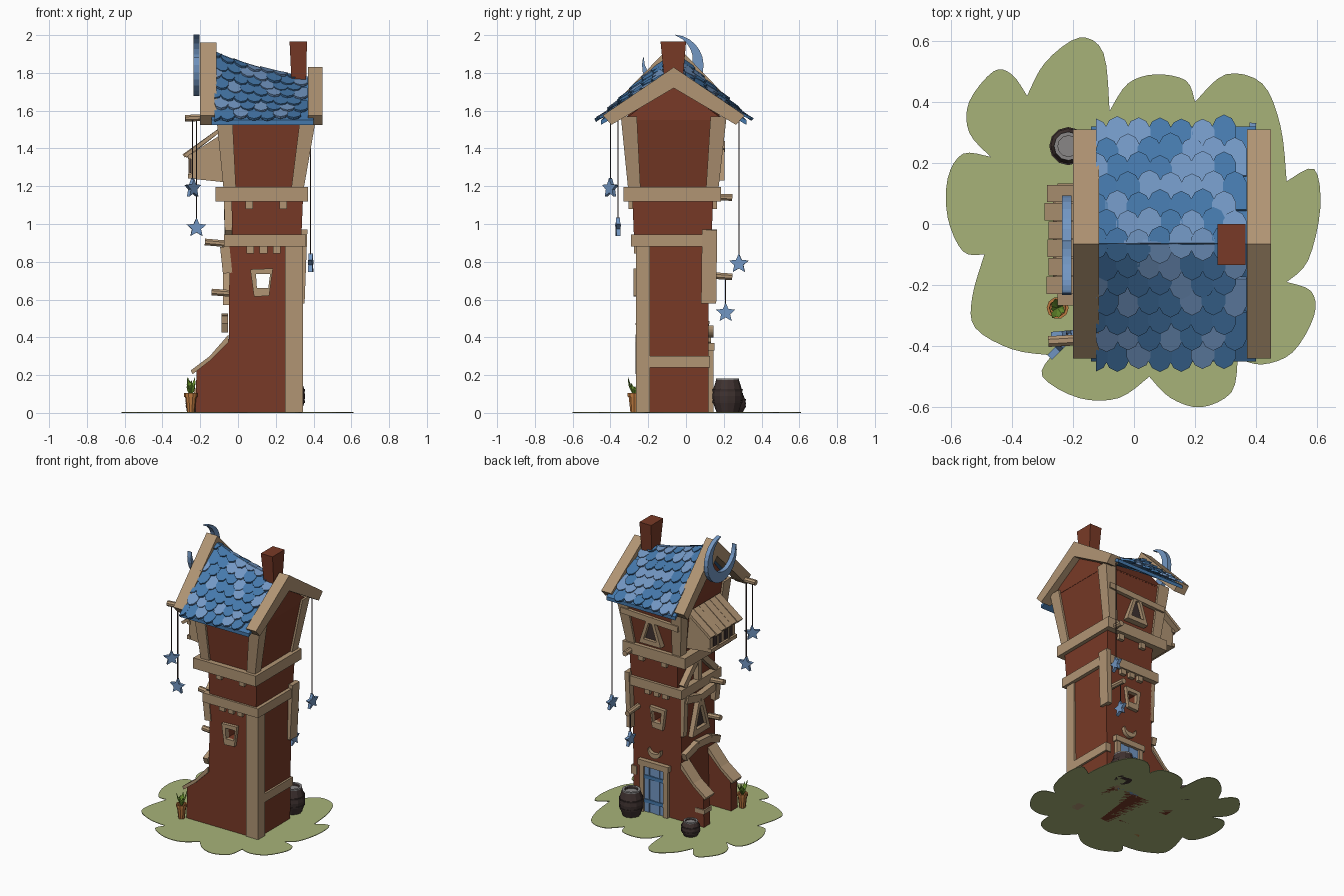
import bpy, bmesh, math, random
from mathutils import Vector as V

if "Cube" in bpy.data.objects:
    bpy.data.objects.remove(bpy.data.objects["Cube"])
random.seed(4)
YC = -0.065  # y of the roof ridge

def mat(name, c):
    m = bpy.data.materials.new(name)
    m.diffuse_color = (*c, 1)
    m.use_nodes = True
    m.node_tree.nodes["Principled BSDF"].inputs["Base Color"].default_value = m.diffuse_color
    return m
RED = mat("brick_red", (0.19, 0.042, 0.02))
WOOD = mat("wood", (0.44, 0.30, 0.175))
BLUE1 = mat("blue_light", (0.17, 0.31, 0.55))
BLUE2 = mat("blue_mid", (0.06, 0.19, 0.41))
GRASS = mat("grass", (0.39, 0.45, 0.19))
DARK = mat("dark_wood", (0.05, 0.032, 0.03))
GREY = mat("grey_rim", (0.25, 0.24, 0.24))
CLAY = mat("clay", (0.5, 0.19, 0.05))
LEAF = mat("leaf", (0.15, 0.3, 0.03))

def make(name, geos, m):
    """One object from a list of (verts, faces)."""
    vs, fs = [], []
    for v, f in geos:
        k = len(vs)
        vs += [tuple(p) for p in v]
        fs += [[i + k for i in q] for q in f]
    me = bpy.data.meshes.new(name)
    me.from_pydata(vs, [], fs)
    bm = bmesh.new(); bm.from_mesh(me)
    bmesh.ops.recalc_face_normals(bm, faces=bm.faces)
    bm.to_mesh(me); bm.free()
    me.materials.append(m)
    o = bpy.data.objects.new(name, me)
    bpy.context.collection.objects.link(o)
    return o

def loft(rings, closed=False):
    n, k = len(rings[0]), len(rings)
    f = [[r*n+i, r*n+(i+1) % n, (r+1) % k*n+(i+1) % n, (r+1) % k*n+i]
         for r in range(k if closed else k-1) for i in range(n)]
    if not closed:
        f += [list(range(n)), list(range((k-1)*n, k*n))]
    return [p for r in rings for p in r], f

def ax(pts, axis, t):
    return [{'x': (t, a, b), 'y': (a, t, b), 'z': (a, b, t)}[axis] for a, b in pts]
def prism(pts, axis, a, b):
    return loft([ax(pts, axis, a), ax(pts, axis, b)])
def frame(outer, inner, axis, a, b):
    return loft([ax(outer, axis, a), ax(outer, axis, b), ax(inner, axis, b), ax(inner, axis, a)], True)
def rect(x0, x1, y0, y1):
    return [(x0, y0), (x1, y0), (x1, y1), (x0, y1)]
def box(x0, x1, y0, y1, z0, z1):
    return prism(rect(x0, x1, y0, y1), 'z', z0, z1)

def beam(p, q, w, d=None, n=4):
    """Bar from p to q: w sideways, d upwards; n=4 square, more for round."""
    p, q = V(p), V(q); d = d or w
    t = (q-p).normalized()
    s = t.cross(V((0, 1, 0)) if abs(t.z) > .95 else V((0, 0, 1))).normalized()
    u = s.cross(t)
    k = 1/math.cos(math.pi/n)/2 if n == 4 else .5
    off = [s*w*k*math.cos(a)+u*d*k*math.sin(a) for a in [2*math.pi*(i+.5)/n for i in range(n)]]
    return loft([[c+o for o in off] for c in (p, q)])

def lathe(prof, cx, cy, n=12):
    return loft([[(cx+r*math.cos(2*math.pi*i/n), cy+r*math.sin(2*math.pi*i/n), z)
                  for i in range(n)] for r, z in prof])

# ground: lobes, each running from cusp to cusp
lobes = [[(.5, .14), (.59, .18), (.61, .05), (.57, -.12)], [(.5, -.19), (.58, -.22), (.59, -.3), (.52, -.42), (.42, -.46)],
         [(.34, -.44), (.32, -.55), (.22, -.6), (.12, -.57)], [(.05, -.5), (-.05, -.57), (-.18, -.57), (-.3, -.5)],
         [(-.27, -.43), (-.4, -.41), (-.52, -.34), (-.53, -.24)], [(-.49, -.1), (-.56, -.09), (-.61, .02), (-.61, .15), (-.56, .23)],
         [(-.47, .22), (-.54, .3), (-.54, .4), (-.46, .5), (-.4, .49)], [(-.35, .42), (-.29, .53), (-.18, .61), (-.1, .56)],
         [(-.08, .37), (-.02, .46), (.07, .49), (.17, .47)], [(.2, .4), (.3, .49), (.42, .46), (.48, .32)]]
outline = []
for i, lb in enumerate(lobes):
    P = [V(p) for p in [lb[0]] + lb + [lobes[(i+1) % len(lobes)][0]]*2]
    for a, b, c, d in zip(P, P[1:], P[2:], P[3:]):
        for t in (0, .25, .5, .75):
            outline.append(tuple(.5*(2*b+(c-a)*t+(2*a-5*b+4*c-d)*t*t+(3*b-a-3*c+d)*t**3)))
make("ground", [prism(outline, 'z', 0, .004)], GRASS)

# tower walls, with a window hole running from front to back
hole = [(.1, .66), (.16, .66), (.17, .735), (.095, .735)]
make("lower_walls", [frame([(-.05, 0), (.325, 0), (.335, .92), (-.045, .92)], hole, 'y', -.255, .12)], RED)
make("middle_walls", [loft([ax(rect(-.03, .335, -.275, .135), 'z', .92), ax(rect(-.035, .345, -.285, .145), 'z', 1.16)])], RED)
R0, R1 = (-.06, .33, -.29, .155), (-.1, .4, -.33, .2)
make("upper_walls", [loft([ax(rect(*R0), 'z', 1.17), ax(rect(*R1), 'z', 1.56)])], RED)
make("gable_walls", [loft([[(x, R1[2], 1.55), (x, R1[3], 1.55), (x, YC, z)] for x, z in ((-.1, 1.86), (.4, 1.75))])], RED)

# buttress wings with sloping caps
wing = [(-.04, 0), (-.225, 0), (-.22, .22), (-.15, .28), (-.04, .40)]
for nm, a, b in (("front", -.255, -.185), ("back", .05, .12)):
    make(nm+"_wing", [prism(wing, 'y', a, b)], RED)
    cap = [(-.25, .225), (-.15, .3), (-.05, .415), (-.05, .375), (-.15, .275), (-.24, .205)]
    make(nm+"_wing_cap", [prism(cap, 'y', a-.012, b+.012)], WOOD)
make("wing_band", [box(-.232, -.16, .045, .127, .1, .13)], WOOD)

# timber posts and bands
make("corner_post", [box(.25, .343, -.265, -.19, 0, .89)], WOOD)
make("low_band", [box(.3, .342, -.2, .127, .24, .3)], WOOD)
make("short_corner_plank", [beam((.335, .12, .58), (.35, .125, .97), .035, .08)], WOOD)
make("lower_band", [box(-.075, .36, -.29, .155, .88, .945)], WOOD)
make("upper_band", [box(-.12, .37, -.33, .185, 1.12, 1.195)], WOOD)
teeth = []
for y0 in (-.275, .115):
    teeth += [box(x-.02, x+.02, y0, y0+.03, .845, .89) for x in (.065, .135, .205)]
    teeth += [box(x-.02, x+.02, y0-.03 if y0 < 0 else y0+.02, y0+.05, 1.08, 1.13) for x in (.06, .24)]
make("band_teeth", teeth, WOOD)
posts = []
for i in (0, 1):
    for j in (2, 3):
        rings = []
        for R, z, w in ((R0, 1.17, .065), (R1, 1.57, .085)):
            sx, sy = (1, -1)[i], (1, -1)[j-2]
            x, y = R[i]-sx*.015, R[j]-sy*.015
            rings.append(ax(rect(x, x+sx*w, y, y+sy*w), 'z', z))
        posts.append(loft(rings))
make("upper_posts", posts, WOOD)

# roof deck, sagging along the ridge
def ridge(x):
    return 1.775+.125*max(0, (.37-x)/.49)**1.6
def slope(x, s, side):
    return V((x, YC+side*.385*(1-s), 1.55+(ridge(x)-1.55)*s))
deck = []
for i in range(7):
    x = -.14+i*.09
    e = [slope(x, 0, -1), slope(x, 1, 0), slope(x, 0, 1)]
    deck.append(e+[p-V((0, 0, .025)) for p in reversed(e)])
make("roof_deck", [loft(deck)], BLUE2)

# round-ended shingles in staggered rows
sh = {0: [], 1: []}
shape = [(-.5, .3), (-.5, .09), (-.33, .03), (0, 0), (.33, .03), (.5, .09), (.5, .3)]
for side in (-1, 1):
    nrm = V((0, side*.55, .83))
    for r in range(7):
        for c in range(8):
            x = -.125+.07*(c+.5*(r % 2))
            if x > .36:
                continue
            w, s0, j = .078, -.04+r*.155+random.uniform(-.02, .02), random.uniform(0, .006)
            pts = [slope(min(max(x+u*w, -.125), .375), min(s0+v, 1.01), side)+nrm*(.024+j-.06*v) for u, v in shape]
            sh[random.random() < .5].append(loft([[p-nrm*.014 for p in pts], pts]))
make("light_shingles", sh[0], BLUE1)
make("mid_shingles", sh[1], BLUE2)

# gable boards and chimney
for nm, x0, x1, top, inn in (("left", -.2, -.115, 1.96, 1.85), ("right", .37, .448, 1.83, 1.72)):
    ch = [(-.375, 1.575), (0, top), (.375, 1.575), (.33, 1.525), (0, inn), (-.33, 1.525)]
    make(nm+"_gable_board", [prism([(YC+a, b) for a, b in ch], 'x', x0, x1)], WOOD)
make("chimney", [loft([ax(rect(.285, .36, -.11, -.02), 'z', 1.72), ax(rect(.273, .365, -.135, .0), 'z', 1.965)])], RED)

# crescents: big blue one on the left gable, small wooden one over the door
def crescent(c, r, th, a0, a1, axis, t0, t1, n=20):
    rings = []
    for i in range(n+1):
        f = i/n; a = math.radians(a0+(a1-a0)*f); ri = r-.004-th*math.sin(math.pi*f)
        o, q = [(c[0]+k*math.cos(a), c[1]+k*math.sin(a)) for k in (r, ri)]
        rings.append(ax([o, q], axis, t0)+ax([q, o], axis, t1))
    return loft(rings)
make("gable_moon", [crescent((-.07, 1.84), .163, .07, 165, 445, 'x', -.235, -.205)], BLUE1)
make("door_moon", [crescent((.15, .45), .05, .03, 165, 375, 'y', .115, .145)], WOOD)

# bay window on the left side
make("bay", [prism([(-.25, 1.24), (-.06, 1.22), (-.08, 1.48), (-.25, 1.37)], 'y', -.19, .09)], WOOD)
make("bay_panes", [box(-.256, -.24, y, y+.085, 1.27, 1.35) for y in (-.155, -.03)], DARK)
make("bay_bars", [box(-.262, -.245, y, y+.015, 1.26, 1.36) for y in (-.12, .005)]
     + [box(-.265, -.24, -.195, .095, z, z+.025) for z in (1.24, 1.345)], WOOD)
make("bay_roof_planks", [beam((-.285+random.uniform(-.005, .012), y, 1.36), (-.1, y, 1.495), .057, .02)
     for y in [-.2+.06*i for i in range(6)]], WOOD)

# windows: matching tapered frames front and back, triangular ones elsewhere
wout = [(.085, .615), (.165, .62), (.185, .765), (.065, .76)]
make("window_frames", [frame(wout, hole, 'y', a, a+.035) for a in (-.278, .11)], WOOD)
def tri(c, z0, z1, w, k):
    zc = z0+(z1-z0)*.4
    o = [(c-w, z0), (c+w, z0), (c+.02, z1), (c-.02, z1)]
    return o, [(c+(a-c)*k, zc+(b-zc)*k) for a, b in o]
make("side_triangle_frame", [frame(*tri(-.06, .57, .82, .1, .6), 'x', -.08, -.04)], WOOD)
make("side_triangle_pane", [prism(tri(-.06, .57, .82, .1, .62)[1], 'x', -.055, -.04)], DARK)
make("back_triangle_frame", [frame(*tri(.14, 1.23, 1.43, .085, .6), 'y', .16, .205)], WOOD)
make("back_triangle_pane", [prism(tri(.14, 1.23, 1.43, .085, .62)[1], 'y', .15, .182)], DARK)
make("back_crossbar", [beam((-.08, .19, 1.40), (.37, .19, 1.42), .035, .04)], WOOD)

# braces and planks on the left side
make("side_braces", [beam((-.05, -.25, .95), (-.055, -.06, 1.13), .04),
     beam((-.05, .11, .95), (-.055, -.06, 1.13), .04), beam((-.05, -.06, .94), (-.05, -.06, 1.13), .04),
     beam((-.06, -.24, .84), (-.06, -.05, .82), .05, .05), beam((-.06, .1, .86), (-.06, -.05, .82), .05, .05)], WOOD)
arch = [(-.26, .45), (-.16, .49), (-.02, .5), (.12, .46)]
make("side_arch_plank", [beam((-.07, a, b), (-.07, c, d), .035, .05) for (a, b), (c, d) in zip(arch, arch[1:])], WOOD)
make("side_corner_plank", [beam((-.055, -.235, .74), (-.07, -.235, .88), .05, .05), beam((-.05, .1, .6), (-.06, .1, .88), .03, .04)], WOOD)

# blue plank door with wooden surround
make("door", [box(.075+i*.04, .113+i*.04, .11, .13+.004*(i % 2), 0, .33) for i in range(4)], BLUE1)
make("door_straps", [box(.075, .233, .12, .139, z, z+.025) for z in (.07, .24)], BLUE2)
make("door_frame", [box(.045, .077, .1, .145, 0, .34), box(.232, .264, .1, .145, 0, .34), box(.035, .275, .1, .152, .33, .37)], WOOD)

# log pegs
make("pegs", [beam(p, q, .038, .038, 8) for p, q in (
    ((-.28, -.385, 1.56), (-.1, -.375, 1.565)), ((-.175, -.18, .905), (0, -.18, .89)),
    ((-.14, -.19, .64), (0, -.19, .63)), ((.29, .245, .72), (.29, .1, .73)), ((.31, .245, 1.14), (.31, .1, 1.145)))], WOOD)

# hanging stars
for i, (x, y, z, top, turn) in enumerate(((-.24, -.4, 1.19, 1.55, 45), (-.22, -.36, .98, 1.55, 5),
                                          (.385, .28, .79, 1.55, 85), (.29, .21, .53, .72, 90))):
    c, s = math.cos(math.radians(turn)), math.sin(math.radians(turn))
    pts = [(math.sin(k*math.pi/5)*r, math.cos(k*math.pi/5)*r) for k in range(10) for r in [(.054, .025)[k % 2]]]
    make(f"star_{i+1}", [loft([[(x+u*c-t*s, y+u*s+t*c, z+v) for u, v in pts] for t in (-.011, .011)])], BLUE1)
    make(f"star_string_{i+1}", [beam((x, y, z+.04), (x, y, top), .005)], DARK)

# barrels with hoops and open tops
for nm, x, y, r, h in (("tall_barrel", .275, .22, .08, .178), ("small_barrel", -.215, .255, .062, .1)):
    make(nm, [lathe([(r*.72, 0), (r*.95, h*.3), (r, h*.5), (r*.95, h*.7), (r*.74, h), (r*.55, h), (r*.55, h*.8)], x, y)], DARK)
    make(nm+"_rim", [lathe([(r*.76, h*.93), (r*.76, h+.004), (r*.56, h+.004), (r*.56, h*.93)], x, y)], GREY)
    make(nm+"_hoops", [lathe([(r*.98, h*k-.006), (r*1.01, h*k+.006)], x, y) for k in (.33, .67)], DARK)

# potted plant
make("plant_pot", [lathe([(.02, 0), (.03, .085), (.035, .085), (.036, .105), (.027, .105), (.026, .09)], -.25, -.275, 10)], CLAY)
leaves = []
for i in range(8):
    a = i*2.4; d = V((math.cos(a), math.sin(a), 0)); t = V((-d.y, d.x, 0)); b = V((-.25, -.275, .09))
    o, h = .012+.003*(i % 4), .05+.016*(i % 4)
    mid = b+d*o*1.2+V((0, 0, h*.6))
    leaves.append(loft([[b+t*.003, b-t*.003, b+d*.004], [mid+t*.011, mid-t*.011, mid+d*.006],
                        [b+d*o*1.7+V((0, 0, h))+k for k in (t*.002, t*-.002, d*.002)]]))
make("plant_leaves", leaves, LEAF)
